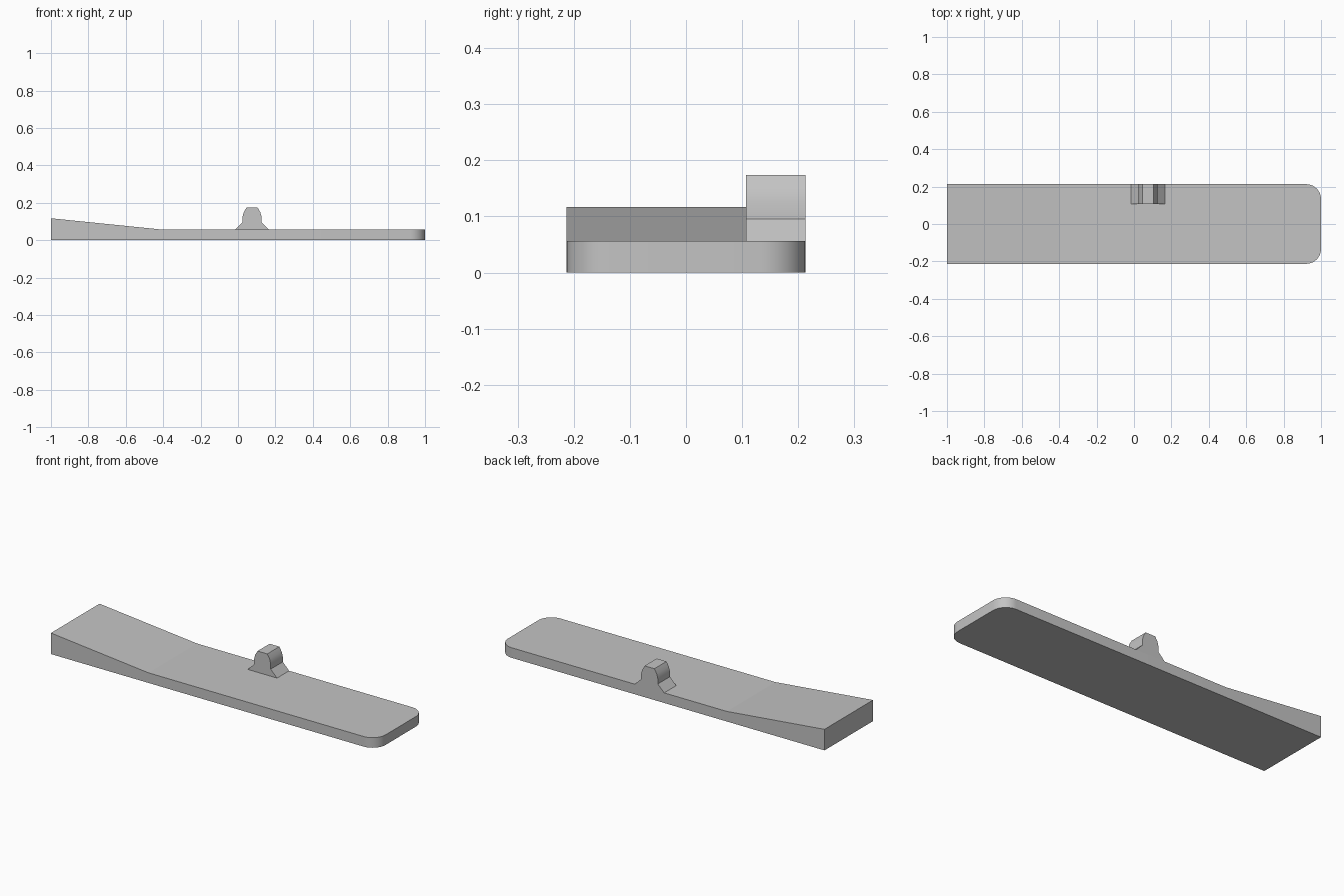
import bpy
import bmesh
from math import cos, sin, pi, radians

cube = bpy.data.objects.get("Cube")
if cube:
    bpy.data.objects.remove(cube, do_unlink=True)

grey = bpy.data.materials.new("plain grey")
grey.use_nodes = True
colour = (0.55, 0.55, 0.55, 1)
grey.diffuse_color = colour
grey.node_tree.nodes["Principled BSDF"].inputs["Base Color"].default_value = colour

HALF_WIDTH = 0.213
THICK = 0.056
HEEL = 0.117       # height of the raised end
BEND = -0.40       # where the ramp meets the flat
RADIUS = 0.08
STEPS = 10


def extrude_outline(name, points, offset):
    """Extrude a flat outline by offset into a closed solid."""
    bm = bmesh.new()
    face = bm.faces.new([bm.verts.new(p) for p in points])
    result = bmesh.ops.extrude_face_region(bm, geom=[face], use_keep_orig=True)
    moved = [v for v in result["geom"] if isinstance(v, bmesh.types.BMVert)]
    bmesh.ops.translate(bm, verts=moved, vec=offset)
    return bm


def finish(bm, name):
    bmesh.ops.recalc_face_normals(bm, faces=bm.faces)
    mesh = bpy.data.meshes.new(name)
    bm.to_mesh(mesh)
    bm.free()
    mesh.materials.append(grey)
    obj = bpy.data.objects.new(name, mesh)
    bpy.context.collection.objects.link(obj)
    bpy.ops.object.select_all(action="DESELECT")
    obj.select_set(True)
    bpy.context.view_layer.objects.active = obj
    bpy.ops.object.shade_smooth_by_angle(angle=radians(32))
    return obj


# Plate: outline with two rounded corners, cut at the bend, end lifted
lower = []
for i in range(STEPS + 1):
    a = -pi / 2 + i * pi / 2 / STEPS
    lower.append((1 - RADIUS + RADIUS * cos(a), -HALF_WIDTH + RADIUS + RADIUS * sin(a), 0))
upper = [(x, -y, z) for x, y, z in reversed(lower)]
outline = [(-1, -HALF_WIDTH, 0)] + lower + upper + [(-1, HALF_WIDTH, 0)]
bm = extrude_outline("plate", outline, (0, 0, THICK))
bmesh.ops.bisect_plane(bm, geom=bm.verts[:] + bm.edges[:] + bm.faces[:],
                       plane_co=(BEND, 0, 0), plane_no=(1, 0, 0))
for v in bm.verts:
    if v.co.x < -0.99 and v.co.z > THICK / 2:
        v.co.z = HEEL
plate = finish(bm, "plate")
# The ramp is flat, with a crisp fold where it meets the deck
for edge in plate.data.edges:
    ends = [plate.data.vertices[i].co for i in edge.vertices]
    if all(abs(p.x - BEND) < 0.001 for p in ends):
        edge.use_edge_sharp = True

# Side lug: symmetric profile with flared feet, flush with the back edge
CENTRE = 0.075
half = [(0.09, THICK - 0.002), (0.09, THICK), (0.051, 0.095), (0.051, 0.125),
        (0.044, 0.150), (0.030, 0.174)]
profile = [(CENTRE + x, z) for x, z in half] + [(CENTRE - x, z) for x, z in reversed(half)]
bm = extrude_outline("side_lug", [(x, 0.107, z) for x, z in profile],
                     (0, HALF_WIDTH - 0.107, 0))
finish(bm, "side_lug")
